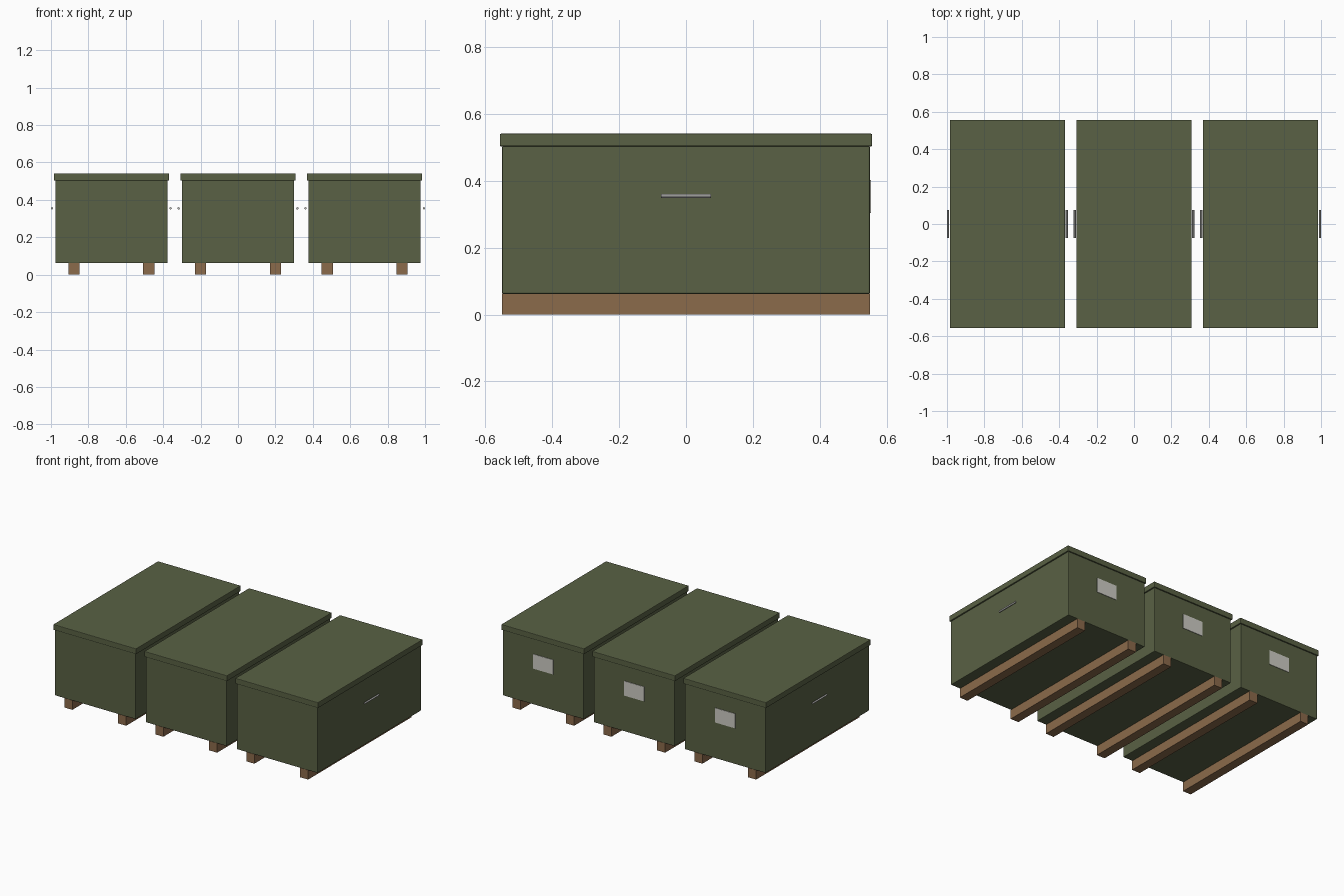
import bpy, math

if "Cube" in bpy.data.objects:
    bpy.data.objects.remove(bpy.data.objects["Cube"])


def material(name, rgb):
    m = bpy.data.materials.new(name)
    m.diffuse_color = (*rgb, 1)
    m.use_nodes = True
    m.node_tree.nodes["Principled BSDF"].inputs["Base Color"].default_value = m.diffuse_color
    return m


GREEN = material("olive_paint", (0.10, 0.12, 0.058))
WOOD = material("brown_wood", (0.26, 0.145, 0.07))
LABEL = material("pale_label", (0.62, 0.61, 0.56))
STEEL = material("handle_steel", (0.50, 0.50, 0.48))


def box(name, lo, hi, mat, bevel=0.0):
    """Axis-aligned box between two corners, optionally with softened edges."""
    bpy.ops.mesh.primitive_cube_add(
        size=1, location=[(a + b) / 2 for a, b in zip(lo, hi)])
    ob = bpy.context.object
    ob.name = name
    ob.scale = [b - a for a, b in zip(lo, hi)]
    bpy.ops.object.transform_apply(location=False, rotation=False, scale=True)
    ob.data.materials.append(mat)
    if bevel:
        mod = ob.modifiers.new("soft_edges", 'BEVEL')
        mod.width = bevel
        mod.segments = 2
    return ob


def handle(name, x):
    """Thin round bar running along the side of a crate."""
    bpy.ops.mesh.primitive_cylinder_add(
        vertices=12, radius=0.006, depth=0.15,
        location=(x, 0, 0.355), rotation=(math.pi / 2, 0, 0))
    ob = bpy.context.object
    ob.name = name
    ob.data.materials.append(STEEL)
    bpy.ops.object.shade_smooth_by_angle()


def crate(tag, cx):
    # painted body and overhanging lid
    box(f"{tag}_body", (cx - 0.30, -0.55, 0.062), (cx + 0.30, 0.55, 0.505), GREEN, 0.004)
    box(f"{tag}_lid", (cx - 0.308, -0.557, 0.503), (cx + 0.308, 0.557, 0.541), GREEN, 0.004)
    # label plate on the back
    box(f"{tag}_label", (cx - 0.075, 0.549, 0.304), (cx + 0.075, 0.553, 0.402), LABEL)
    # skids and side handles
    for side, s in (("left", -1), ("right", 1)):
        x = cx + s * 0.20
        box(f"{tag}_{side}_skid", (x - 0.03, -0.55, 0), (x + 0.03, 0.55, 0.063), WOOD)
        handle(f"{tag}_{side}_handle", cx + s * 0.317)


for tag, cx in (("left_crate", -0.677), ("middle_crate", 0), ("right_crate", 0.677)):
    crate(tag, cx)
